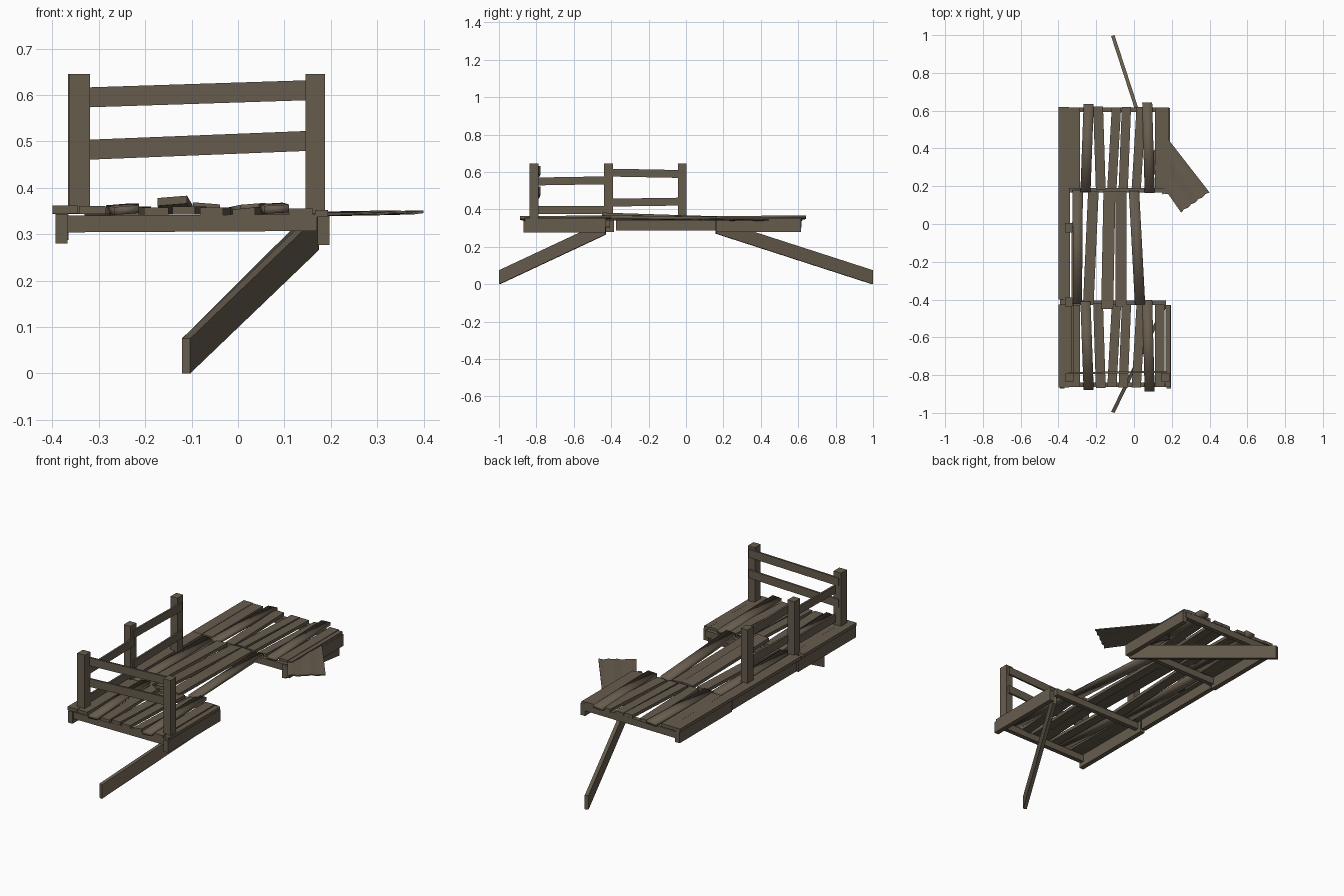
import bpy, bmesh, math
from mathutils import Vector as V

wood = bpy.data.materials.new("weathered brown wood")
wood.diffuse_color = (0.135, 0.108, 0.076, 1)


def finish(name, bm, smooth=False):
    bmesh.ops.recalc_face_normals(bm, faces=bm.faces)
    me = bpy.data.meshes.new(name)
    bm.to_mesh(me)
    bm.free()
    for p in me.polygons:
        p.use_smooth = smooth
    me.materials.append(wood)
    ob = bpy.data.objects.new(name, me)
    bpy.context.collection.objects.link(ob)
    return ob


def board(name, a, b, side, up, smooth=False):
    """Board from a to b; side and up are the half-width and half-height vectors."""
    bm = bmesh.new()
    rings = []
    for p in (a, b):
        rings.append([bm.verts.new(V(p) + V(side) * s + V(up) * u)
                      for s, u in ((-1, -1), (1, -1), (1, 1), (-1, 1))])
    for r in rings:
        bm.faces.new(r)
    for i in range(4):
        j = (i + 1) % 4
        bm.faces.new((rings[0][i], rings[0][j], rings[1][j], rings[1][i]))
    return finish(name, bm, smooth)


def plank(name, x0, x1, w, y0, y1, z0=0.35, z1=0.35, roll=0.0, smooth=False):
    h = w / 2
    board(name, (x0, y0, z0), (x1, y1, z1),
          (h * math.cos(roll), 0, h * math.sin(roll)), (0, 0, 0.0085), smooth)


# deck planks of the two end sections: x front, x back, width, overhang, z front, z back, roll
END = [(-0.372, -0.372, 0.055, 0.0, 0.353, 0.353, 0),
       (-0.314, -0.314, 0.058, -0.003, 0.352, 0.352, 0),
       (-0.24, -0.257, 0.054, 0.015, 0.352, 0.356, 0.08),
       (-0.176, -0.19, 0.052, 0.003, 0.349, 0.349, 0),
       (-0.117, -0.093, 0.049, -0.002, 0.351, 0.351, 0),
       (-0.057, -0.04, 0.049, 0, 0.349, 0.349, 0),
       (0.012, 0.038, 0.049, 0, 0.347, 0.35, 0.1),
       (0.083, 0.07, 0.053, 0.022, 0.354, 0.358, 0.06),
       (0.136, 0.136, 0.052, -0.002, 0.347, 0.347, 0),
       (0.18, 0.18, 0.028, -0.004, 0.344, 0.344, 0)]
for sec, y0, y1 in (("front", -0.865, -0.425), ("back", 0.185, 0.62)):
    for i, (xa, xb, w, o, za, zb, roll) in enumerate(END):
        if sec == "back":
            xa, xb = (xb, xa) if i == 2 else (xa, xb)
            if i == 9:
                xa = xb = 0.17
        plank(f"{sec}_deck_plank_{i + 1}", xa, xb, w, y0 - o, y1 + o, za, zb, roll,
              i in (2, 7))

# middle section planks, one lifted at its front end
MID = [(-0.37, -0.37, 0.06, -0.40, 0.185, 0.352, 0.352, 0),
       (-0.303, -0.298, 0.055, -0.42, 0.18, 0.349, 0.349, 0),
       (-0.242, -0.215, 0.056, -0.43, 0.175, 0.349, 0.351, 0),
       (-0.142, -0.13, 0.064, -0.45, 0.175, 0.372, 0.352, 0.08),
       (-0.068, -0.068, 0.058, -0.44, 0.175, 0.358, 0.35, -0.08),
       (0.032, 0.0, 0.055, -0.425, 0.175, 0.357, 0.35, 0.08)]
for i, (xa, xb, w, y0, y1, za, zb, roll) in enumerate(MID):
    plank(f"middle_deck_plank_{i + 1}", xa, xb, w, y0, y1, za, zb, roll, i in (1, 5))

# cross beams under the section ends
for n, y in enumerate((-0.85, -0.418, 0.178, 0.605)):
    board(f"cross_beam_{n + 1}", (-0.37, y, 0.322), (0.17, y, 0.325),
          (0, 0.012, 0), (0, 0, 0.018))

# side beams
for name, x, y0, y1, z, h in (
        ("front_left_beam", -0.38, -0.87, -0.385, 0.312, 0.032),
        ("middle_left_beam", -0.378, -0.375, 0.168, 0.315, 0.027),
        ("back_left_beam", -0.38, 0.175, 0.615, 0.312, 0.03),
        ("front_right_beam", 0.184, -0.87, -0.43, 0.308, 0.031),
        ("back_right_beam", 0.178, 0.16, 0.615, 0.309, 0.031)):
    board(name, (x, y0, z), (x, y1, z), (0.013, 0, 0), (0, 0, h))

# slanting struts with plumb-cut feet
board("front_strut", (-0.112, -0.997, 0.0375), (0.165, -0.43, 0.303),
      (0.009, -0.003, 0), (0, 0, 0.0375))
board("back_strut", (-0.112, 0.997, 0.0375), (0.16, 0.16, 0.308),
      (0.009, 0.003, 0), (0, 0, 0.0375))

# railing posts
for name, x, y, w in (("front_left_post", -0.341, -0.812, 0.022),
                      ("front_right_post", 0.166, -0.812, 0.021),
                      ("middle_left_post", -0.346, -0.414, 0.02),
                      ("back_left_post", -0.346, -0.02, 0.02)):
    board(name, (x, y, 0.345), (x, y, 0.645), (w, 0, 0), (0, 0.024, 0))

# front rails
for n, (za, zb) in enumerate(((0.481, 0.502), (0.594, 0.611))):
    board(f"front_rail_{n + 1}", (-0.35, -0.79, za), (0.175, -0.782, zb),
          (0, 0.005, 0), (0, 0, 0.0215))

# side rails
for n, (y0, y1, za, zb) in enumerate(((-0.82, -0.41, 0.396, 0.398), (-0.82, -0.41, 0.549, 0.556),
                                      (-0.42, -0.01, 0.436, 0.442), (-0.42, -0.01, 0.597, 0.589))):
    board(f"side_rail_{n + 1}", (-0.325, y0, za), (-0.325, y1, zb),
          (0.005, 0, 0), (0, 0, 0.021))

# loose board with a ragged end, sticking out at the right
bm = bmesh.new()
inner, outer = (V((0.05, 0.345, 0.343)), V((0.18, 0.45, 0.343))), (V((0.25, 0.06, 0.344)), V((0.40, 0.167, 0.348)))
lo, hi, N = [], [], 8
for k in range(N + 1):
    t = k / N
    rag = V((-0.61, 0.79, 0)) * (0.006 if k % 2 and 0 < k < N else 0)
    dz = V((0, 0, 0.002 * math.sin(k * 1.6)))
    for p in (inner[0].lerp(inner[1], t), outer[0].lerp(outer[1], t) + rag):
        lo.append(bm.verts.new(p + dz - V((0, 0, 0.003))))
        hi.append(bm.verts.new(p + dz + V((0, 0, 0.003))))
for k in range(N):
    a, b, c, d = 2 * k, 2 * k + 1, 2 * k + 3, 2 * k + 2
    bm.faces.new((hi[a], hi[b], hi[c], hi[d]))
    bm.faces.new((lo[d], lo[c], lo[b], lo[a]))
    bm.faces.new((lo[b], lo[c], hi[c], hi[b]))
    bm.faces.new((lo[d], lo[a], hi[a], hi[d]))
for e in (0, 2 * N):
    bm.faces.new((lo[e], lo[e + 1], hi[e + 1], hi[e]))
finish("loose_board", bm)
